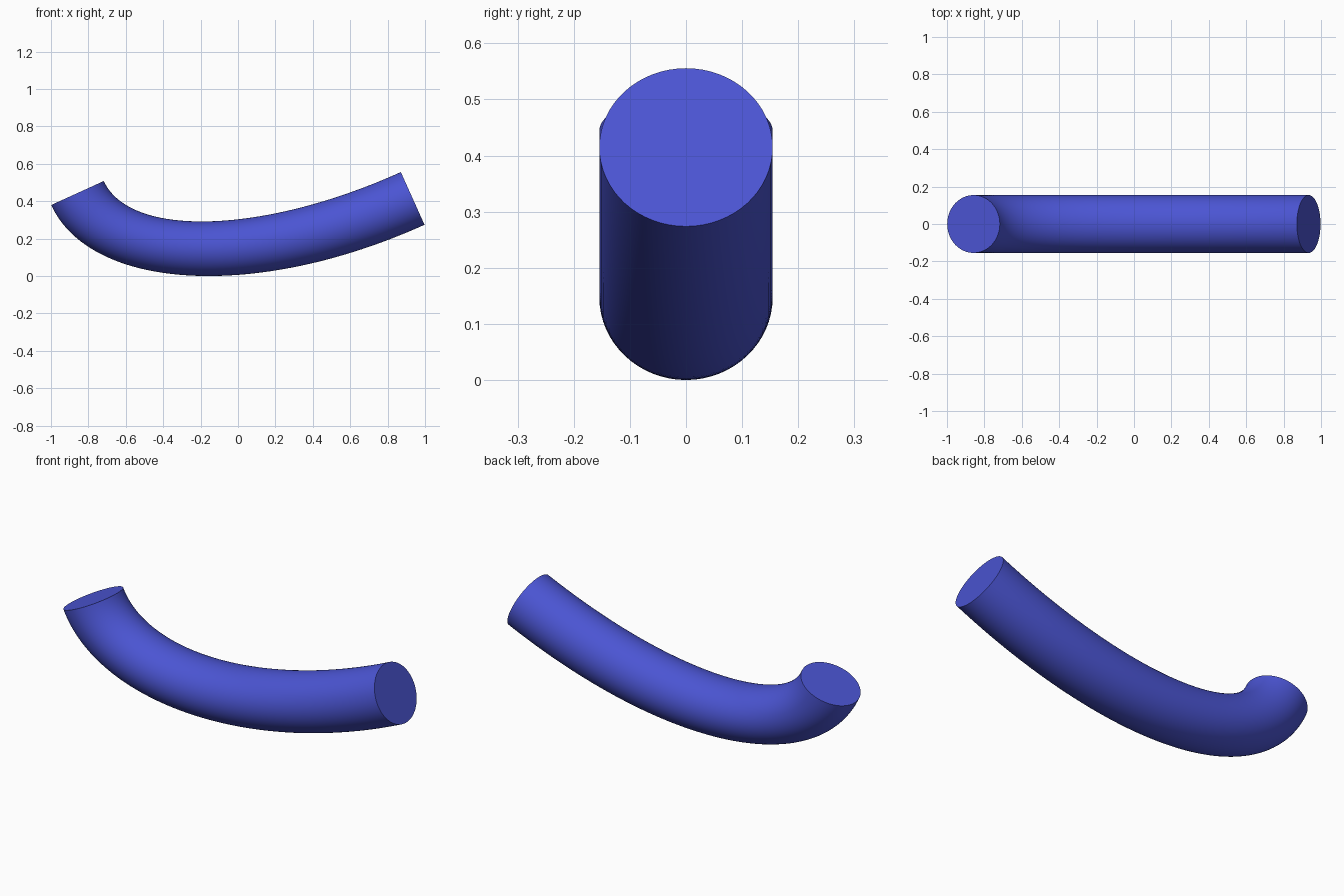
import bpy, bmesh, math
from mathutils import Vector

if "Cube" in bpy.data.objects:
    bpy.data.objects.remove(bpy.data.objects["Cube"])

SIDES, RINGS, R = 64, 64, 0.1545
# centre line of the tube: cubic curve in the xz plane
P = [Vector((-0.858, 0, 0.445)), Vector((-0.686, 0, 0.067)),
     Vector((0.106, 0, 0.043)), Vector((0.934, 0, 0.416))]
TILT_START, TILT_END = math.radians(-65.5), math.radians(24.2)


def centre(t):
    u = 1 - t
    return P[0] * u**3 + P[1] * 3 * u * u * t + P[2] * 3 * u * t * t + P[3] * t**3


# round rings whose tilt turns evenly from one end to the other
bm = bmesh.new()
rings = []
for i in range(RINGS + 1):
    t = i / RINGS
    a = TILT_START + (TILT_END - TILT_START) * t
    up = Vector((-math.sin(a), 0, math.cos(a)))
    side = Vector((0, 1, 0))
    c = centre(t)
    ring = []
    for k in range(SIDES):
        w = math.tau * k / SIDES
        ring.append(bm.verts.new(c + R * (math.cos(w) * side + math.sin(w) * up)))
    rings.append(ring)

# tube wall
for r0, r1 in zip(rings, rings[1:]):
    for k in range(SIDES):
        j = (k + 1) % SIDES
        bm.faces.new((r0[k], r0[j], r1[j], r1[k]))

# flat end caps
bm.faces.new(rings[0])
bm.faces.new(rings[-1])
bmesh.ops.recalc_face_normals(bm, faces=bm.faces[:])

mesh = bpy.data.meshes.new("curved_tube")
bm.to_mesh(mesh)
bm.free()
tube = bpy.data.objects.new("curved_tube", mesh)
bpy.context.collection.objects.link(tube)

# stand it on the floor
low = min(v.co.z for v in mesh.vertices)
for v in mesh.vertices:
    v.co.z -= low

blue = bpy.data.materials.new("blue")
blue.diffuse_color = (0.07, 0.09, 0.65, 1)
blue.use_nodes = True
blue.node_tree.nodes["Principled BSDF"].inputs["Base Color"].default_value = blue.diffuse_color
mesh.materials.append(blue)

bpy.context.view_layer.objects.active = tube
tube.select_set(True)
bpy.ops.object.shade_smooth_by_angle(angle=math.radians(30))
